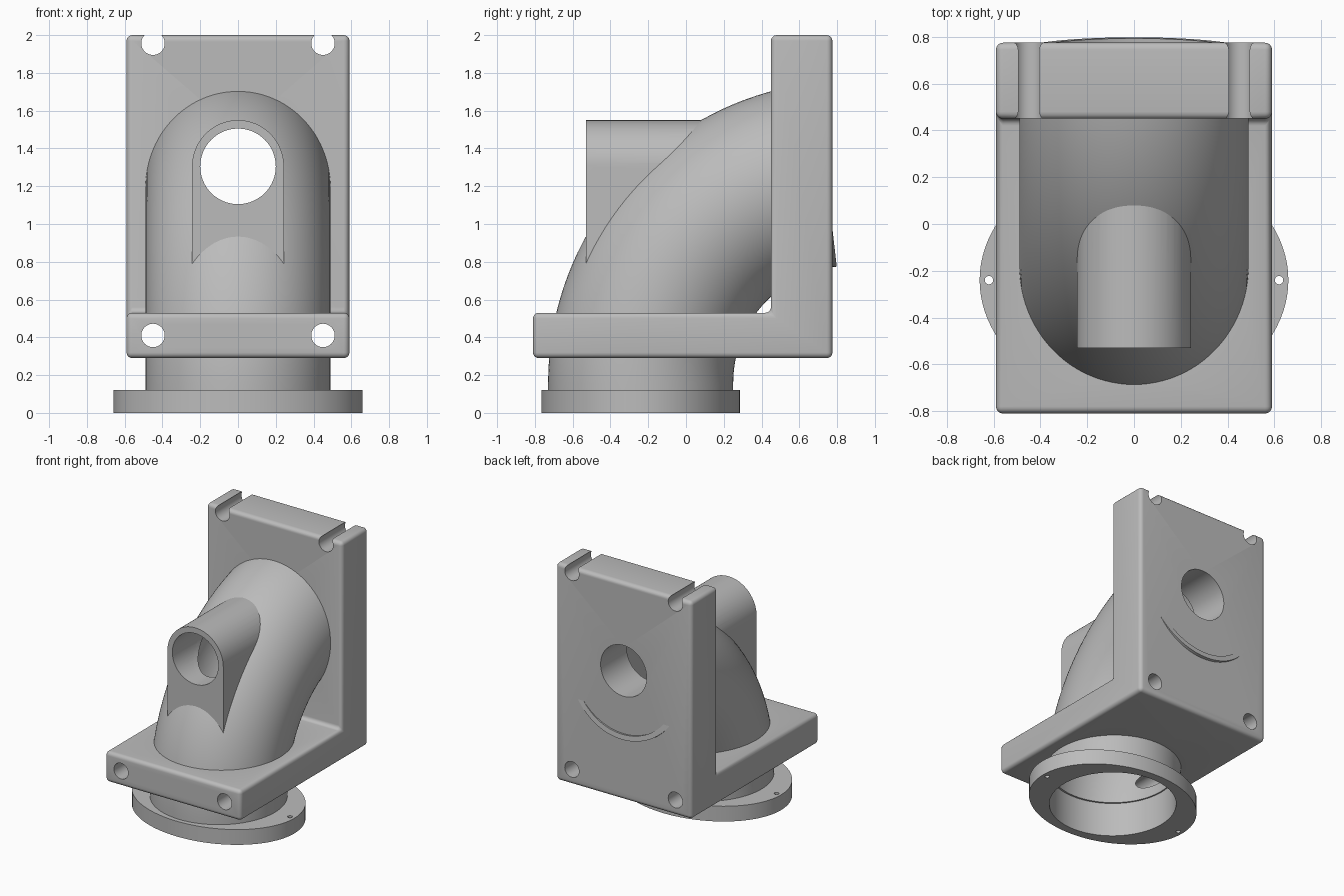
import bpy, bmesh, math
from mathutils import Vector

if "Cube" in bpy.data.objects:
    bpy.data.objects.remove(bpy.data.objects["Cube"], do_unlink=True)

# Single material
grey = bpy.data.materials.new("plain grey")
grey.use_nodes = True
colour = (0.5, 0.5, 0.5, 1)
grey.diffuse_color = colour
grey.node_tree.nodes["Principled BSDF"].inputs["Base Color"].default_value = colour

AXIS_Y = -0.24              # pipe mouth centre
BEND_R, BEND_Z = 1.108, 0.16
BEND_Y = AXIS_Y + BEND_R    # centre of the elbow's bend
SIDES = 96


def loft(name, rings):
    """Closed solid through a list of point rings of equal length."""
    bm = bmesh.new()
    loops = [[bm.verts.new(p) for p in ring] for ring in rings]
    n = len(loops[0])
    for a, b in zip(loops, loops[1:]):
        for i in range(n):
            j = (i + 1) % n
            bm.faces.new((a[i], a[j], b[j], b[i]))
    bm.faces.new(loops[0])
    bm.faces.new(loops[-1])
    bmesh.ops.recalc_face_normals(bm, faces=bm.faces)
    mesh = bpy.data.meshes.new(name)
    bm.to_mesh(mesh)
    bm.free()
    mesh.materials.append(grey)
    obj = bpy.data.objects.new(name, mesh)
    bpy.context.collection.objects.link(obj)
    return obj


def upright(name, rx, ry, z0, z1, x=0, sides=SIDES):
    """Elliptical disc or rod standing along z."""
    ang = [2 * math.pi * i / sides for i in range(sides)]
    return loft(name, [[(x + rx * math.cos(a), AXIS_Y + ry * math.sin(a), z)
                        for a in ang] for z in (z0, z1)])


def rod(name, r, x, z, sides=48):
    """Long rod along y, used for drilling."""
    ang = [2 * math.pi * i / sides for i in range(sides)]
    return loft(name, [[(x + r * math.cos(a), y, z + r * math.sin(a))
                        for a in ang] for y in (-1.2, 1.2)])


def elbow(name, r, z0, degrees, steps=36):
    """Round pipe rising from z0, then bending towards the back."""
    def ring(t, z_shift=0):
        pts = []
        for i in range(SIDES):
            a = 2 * math.pi * i / SIDES
            reach = BEND_R + r * math.cos(a)
            pts.append((r * math.sin(a), BEND_Y - reach * math.cos(t),
                        BEND_Z + z_shift + reach * math.sin(t)))
        return pts
    rings = [ring(0, z0 - BEND_Z)]
    rings += [ring(math.radians(degrees) * k / steps) for k in range(steps + 1)]
    return loft(name, rings)


def apply(obj, mod):
    bpy.context.view_layer.objects.active = obj
    bpy.ops.object.modifier_apply(modifier=mod.name)


def cut(obj, *cutters):
    for c in cutters:
        mod = obj.modifiers.new("cut", 'BOOLEAN')
        mod.operation, mod.solver, mod.object = 'DIFFERENCE', 'EXACT', c
        apply(obj, mod)


# Cutters
through_bore = rod("through_bore_cutter", 0.2, 0, 1.305, 64)
low_holes = [rod("low_hole_cutter", 0.062, s * 0.45, 0.41) for s in (-1, 1)]
top_slots = [rod("top_slot_cutter", 0.062, s * 0.45, 1.957) for s in (-1, 1)]
pipe_bore = elbow("pipe_bore_cutter", 0.45, -0.1, 88)
plate_bore = elbow("plate_bore_cutter", 0.47, -0.1, 45)
mouth = upright("mouth_cutter", 0.46, 0.46, -0.1, 0.27)
pins = [upright("pin_hole_cutter", 0.018, 0.018, -0.1, 0.3, s * 0.62, 24)
        for s in (-1, 1)]
cutters = [through_bore, pipe_bore, plate_bore, mouth, *low_holes, *top_slots, *pins]

# L-shaped bracket with rounded edges
profile = [(-0.81, 0.29), (0.775, 0.29), (0.775, 2), (0.45, 2), (0.45, 0.53), (-0.81, 0.53)]
bracket = loft("bracket", [[(x, y, z) for y, z in profile] for x in (-0.59, 0.59)])
bevel = bracket.modifiers.new("round", 'BEVEL')
bevel.width, bevel.segments = 0.03, 5
apply(bracket, bevel)
cut(bracket, plate_bore, through_bore, *low_holes, *top_slots)

# Curved hollow pipe
pipe = elbow("elbow_pipe", 0.49, 0.12, 83.5)
cut(pipe, pipe_bore, mouth, through_bore, *low_holes)

# Arched boss on the front of the pipe
arch = [(0.243 * math.cos(math.pi * i / 40), 1.305 + 0.245 * math.sin(math.pi * i / 40))
        for i in range(41)]
arch += [(-0.243, 0.72), (0.243, 0.72)]
boss = loft("arched_boss", [[(x, y, z) for x, z in arch] for y in (-0.53, 0.4)])
cut(boss, pipe_bore, through_bore)

# Oval mounting flange
flange = upright("mounting_flange", 0.66, 0.525, 0, 0.12)
cut(flange, mouth, *pins)

for c in cutters:
    bpy.data.objects.remove(c, do_unlink=True)

# Smooth the round surfaces, keep hard edges
bpy.ops.object.select_all(action='DESELECT')
for obj in (bracket, pipe, boss, flange):
    obj.select_set(True)
bpy.context.view_layer.objects.active = bracket
bpy.ops.object.shade_smooth_by_angle(angle=math.radians(30))
